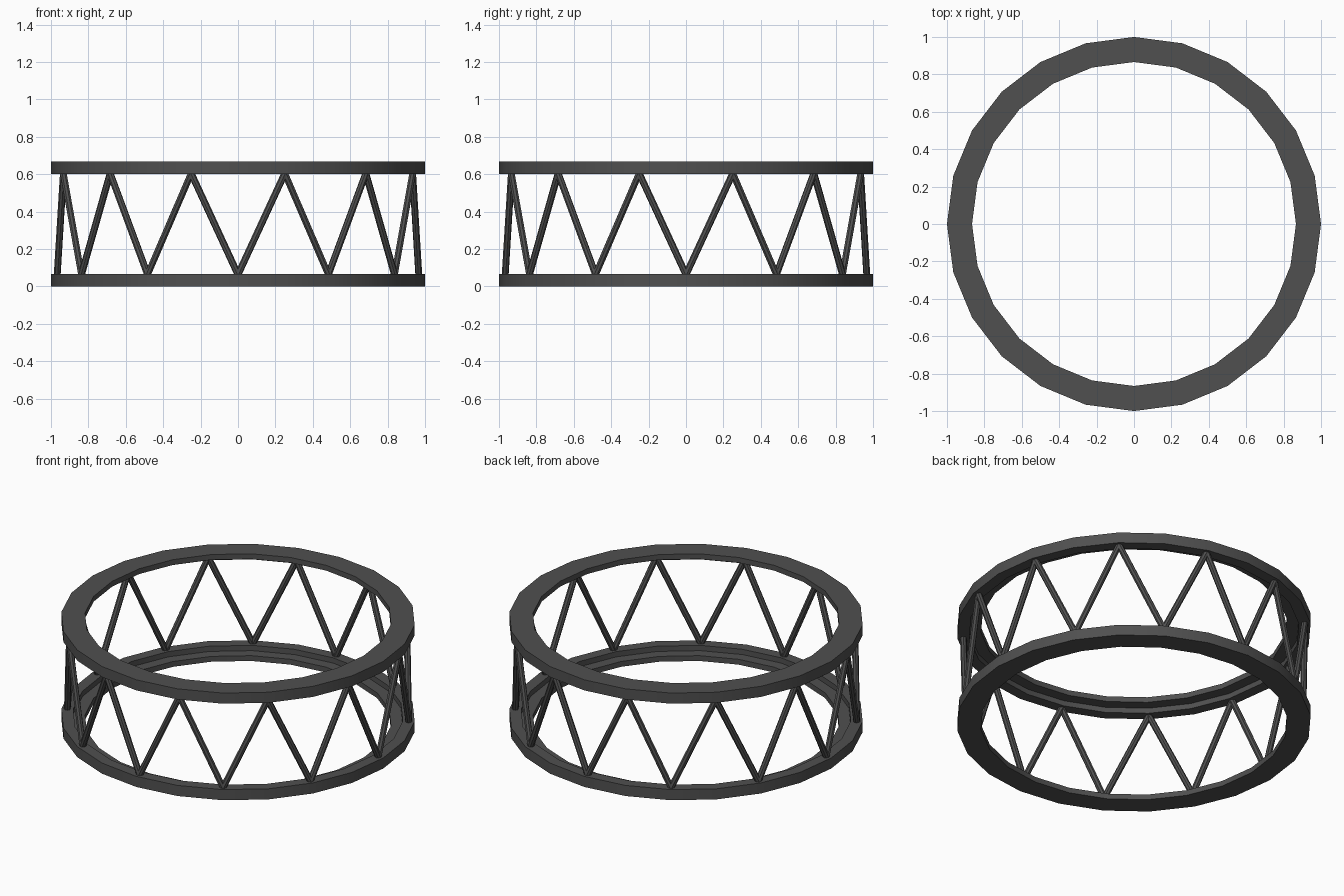
import bpy, bmesh, math
from mathutils import Vector

if "Cube" in bpy.data.objects:
    bpy.data.objects.remove(bpy.data.objects["Cube"])

SIDES = 24
HEIGHT = 0.667
RING_H = 0.066
R_OUT, R_STEP, R_IN = 1.0, 0.933, 0.866
R_NODE = (R_OUT + R_STEP) / 2
STRUT_R = 0.0185

metal = bpy.data.materials.new("dark grey metal")
metal.diffuse_color = (0.08, 0.08, 0.08, 1)
metal.use_nodes = True
metal.node_tree.nodes["Principled BSDF"].inputs["Base Color"].default_value = metal.diffuse_color


def finish(bm, name):
    bmesh.ops.recalc_face_normals(bm, faces=bm.faces)
    mesh = bpy.data.meshes.new(name)
    bm.to_mesh(mesh)
    bm.free()
    mesh.materials.append(metal)
    obj = bpy.data.objects.new(name, mesh)
    bpy.context.collection.objects.link(obj)
    bpy.ops.object.select_all(action='DESELECT')
    obj.select_set(True)
    bpy.context.view_layer.objects.active = obj
    bpy.ops.object.shade_smooth_by_angle(angle=math.radians(30))


def polar(r, step, z):
    a = math.tau * step / SIDES
    return Vector((r * math.cos(a), r * math.sin(a), z))


# L-shaped ring: tall outer wall with a half-height inner flange
def ring(name, z0, direction):
    profile = [(R_OUT, 0), (R_OUT, RING_H), (R_STEP, RING_H),
               (R_STEP, RING_H / 2), (R_IN, RING_H / 2), (R_IN, 0)]
    bm = bmesh.new()
    loops = [[bm.verts.new(polar(r, i, z0 + direction * z)) for r, z in profile]
             for i in range(SIDES)]
    n = len(profile)
    for i in range(SIDES):
        a, b = loops[i], loops[(i + 1) % SIDES]
        for j in range(n):
            k = (j + 1) % n
            bm.faces.new((a[j], b[j], b[k], a[k]))
    finish(bm, name)


ring("bottom_ring", 0, 1)
ring("top_ring", HEIGHT, -1)

# Zigzag struts: low nodes on even steps, high nodes on odd steps
bm = bmesh.new()
for low in range(0, SIDES, 2):
    for side in (-1, 1):
        p = polar(R_NODE, low, RING_H - 0.003)
        q = polar(R_NODE, low + side, HEIGHT - RING_H + 0.003)
        d = q - p
        part = bmesh.ops.create_cone(bm, cap_ends=True, segments=8, radius1=STRUT_R,
                                     radius2=STRUT_R, depth=d.length)
        m = d.to_track_quat('Z', 'Y').to_matrix().to_4x4()
        m.translation = (p + q) / 2
        bmesh.ops.transform(bm, matrix=m, verts=part["verts"])
finish(bm, "zigzag_struts")
